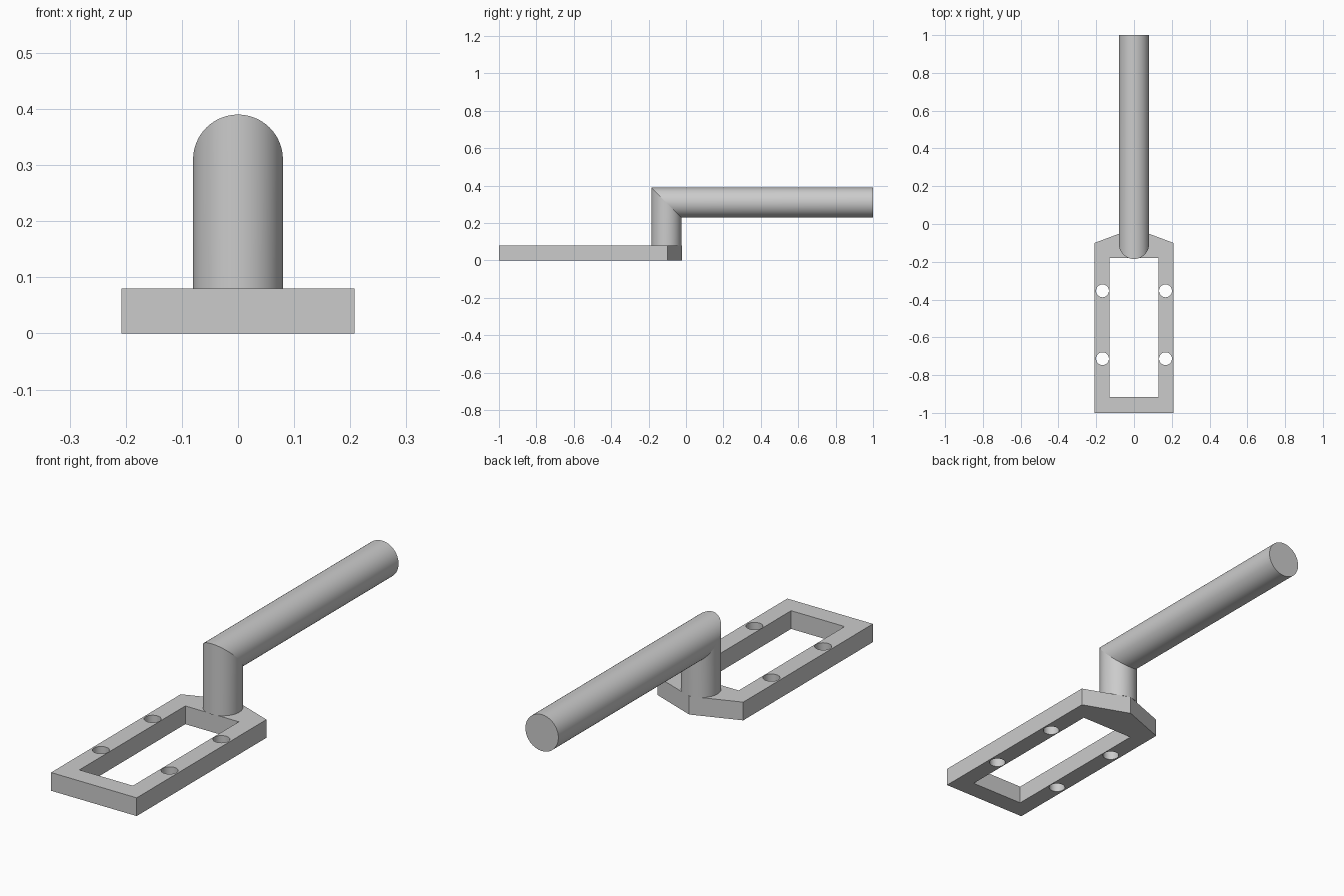
import bpy, bmesh
from math import sin, cos, pi, radians

cube = bpy.data.objects.get("Cube")
if cube:
    bpy.data.objects.remove(cube, do_unlink=True)

# Single plain grey
grey = bpy.data.materials.new("plain_grey")
grey.use_nodes = True
grey.diffuse_color = (0.6, 0.6, 0.6, 1)
grey.node_tree.nodes["Principled BSDF"].inputs["Base Color"].default_value = (0.6, 0.6, 0.6, 1)

PLATE_H = 0.08
ROD_R = 0.08
POST_Y = -0.105
AXIS_Z = 0.31


def finish(name, bm):
    """Clean the mesh, link it as a named object and smooth its curved walls."""
    bmesh.ops.remove_doubles(bm, verts=bm.verts, dist=1e-4)
    bmesh.ops.recalc_face_normals(bm, faces=bm.faces)
    mesh = bpy.data.meshes.new(name)
    bm.to_mesh(mesh)
    bm.free()
    mesh.materials.clear()
    mesh.materials.append(grey)
    obj = bpy.data.objects.new(name, mesh)
    bpy.context.collection.objects.link(obj)
    bpy.ops.object.select_all(action='DESELECT')
    obj.select_set(True)
    bpy.context.view_layer.objects.active = obj
    bpy.ops.object.shade_smooth_by_angle(angle=radians(30))
    return obj


def add_loop(curve, points):
    """Add a closed straight-sided outline; inner outlines become holes."""
    spline = curve.splines.new('POLY')
    spline.points.add(len(points) - 1)
    for p, (x, y) in zip(spline.points, points):
        p.co = (x, y, 0, 1)
    spline.use_cyclic_u = True


# Frame plate: pointed outline, rectangular window and four bolt holes
profile = bpy.data.curves.new("plate_profile", 'CURVE')
profile.dimensions = '2D'
profile.fill_mode = 'BOTH'
profile.extrude = PLATE_H / 2
add_loop(profile, [(-0.208, -1), (0.208, -1), (0.208, -0.1), (0, -0.022), (-0.208, -0.1)])
add_loop(profile, [(-0.13, -0.915), (0.13, -0.915), (0.13, -0.18), (-0.13, -0.18)])
for hx in (-0.167, 0.167):
    for hy in (-0.713, -0.354):
        add_loop(profile, [(hx + 0.034 * cos(2 * pi * i / 32), hy + 0.034 * sin(2 * pi * i / 32))
                           for i in range(32)])

helper = bpy.data.objects.new("plate_helper", profile)
bpy.context.collection.objects.link(helper)
bpy.context.view_layer.update()
evaluated = helper.evaluated_get(bpy.context.evaluated_depsgraph_get())
bm = bmesh.new()
bm.from_mesh(evaluated.to_mesh())
evaluated.to_mesh_clear()
bpy.data.objects.remove(helper, do_unlink=True)
bpy.data.curves.remove(profile)
bmesh.ops.translate(bm, verts=bm.verts, vec=(0, 0, PLATE_H / 2))
finish("frame_plate", bm)

# Cranked handle: upright post mitred into a horizontal grip
SIDES = 64
bm = bmesh.new()
foot, mitre, end = [], [], []
for i in range(SIDES):
    a = 2 * pi * i / SIDES
    x, d = ROD_R * cos(a), ROD_R * sin(a)
    foot.append(bm.verts.new((x, POST_Y + d, PLATE_H)))
    mitre.append(bm.verts.new((x, POST_Y + d, AXIS_Z - d)))
    end.append(bm.verts.new((x, 1, AXIS_Z - d)))
for low, high in ((foot, mitre), (mitre, end)):
    for i in range(SIDES):
        j = (i + 1) % SIDES
        bm.faces.new((low[i], low[j], high[j], high[i]))
bm.faces.new(foot)
bm.faces.new(end)
# Keep the mitre seam crisp
handle = finish("cranked_handle", bm)
for edge in handle.data.edges:
    a, b = (handle.data.vertices[v].co for v in edge.vertices)
    if all(abs((v.y - POST_Y) + (v.z - AXIS_Z)) < 1e-4 for v in (a, b)):
        edge.use_edge_sharp = True
